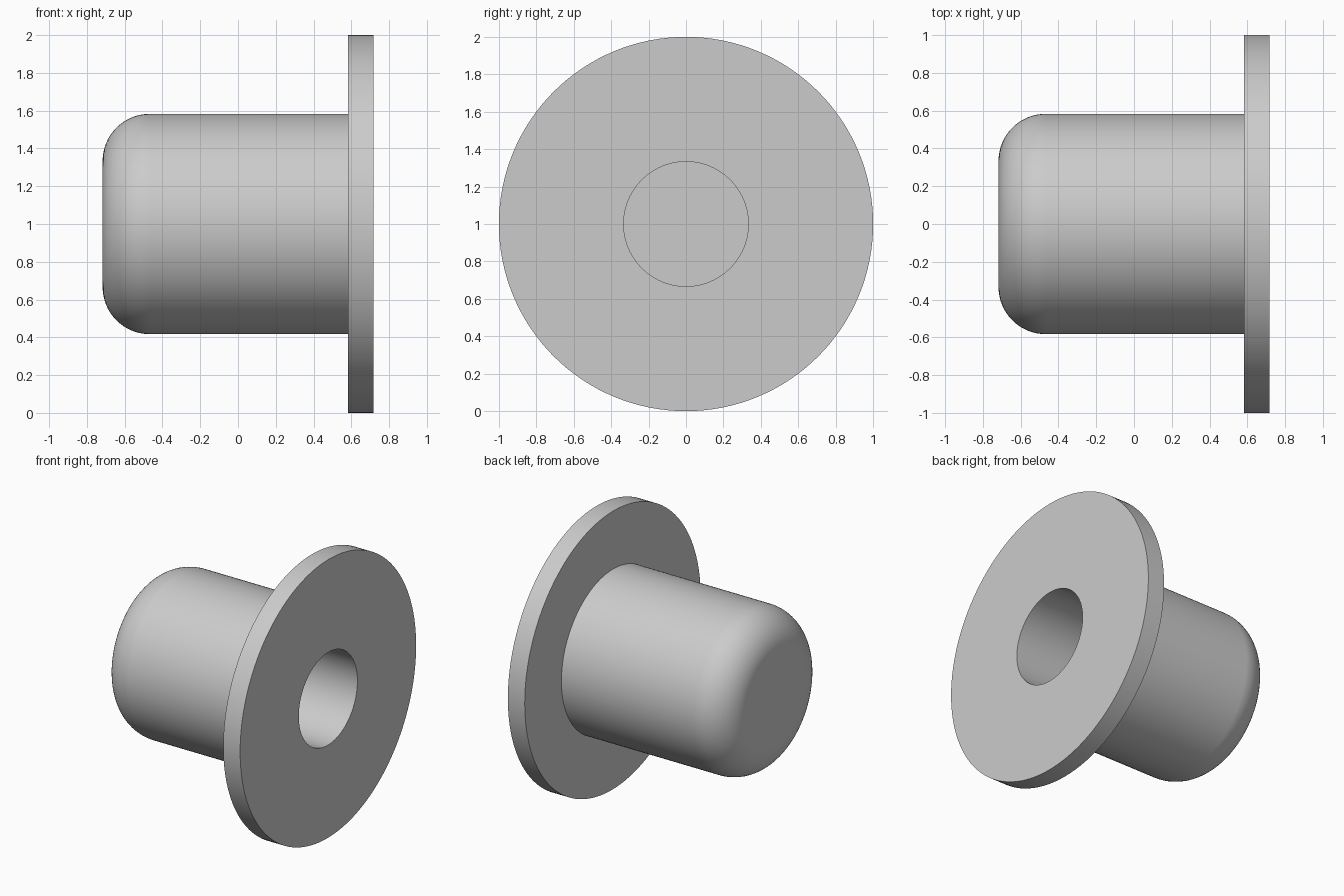
import bpy, bmesh
from math import pi, sin, cos, radians
from mathutils import Vector

if "Cube" in bpy.data.objects:
    bpy.data.objects.remove(bpy.data.objects["Cube"])

# Dimensions along x and radii about the axis at z = 1
AXIS_Z = 1.0
END_X, FLANGE_BACK, FLANGE_FACE = -0.717, 0.583, 0.717
BODY_R, FLANGE_R, BORE_R = 0.583, 1.0, 0.333
FILLET = 0.25
BORE_FLOOR = END_X + FILLET
SEGMENTS, FILLET_STEPS = 128, 16

# Plain grey finish
grey = bpy.data.materials.new("light_grey")
grey.use_nodes = True
colour = (0.6, 0.6, 0.6, 1)
grey.diffuse_color = colour
grey.node_tree.nodes["Principled BSDF"].inputs["Base Color"].default_value = colour

# Half section: closed rounded end, sleeve, flange, blind bore
profile = [(END_X, 0)]
for i in range(FILLET_STEPS + 1):
    a = pi / 2 * i / FILLET_STEPS
    profile.append((END_X + FILLET * (1 - cos(a)), BODY_R - FILLET * (1 - sin(a))))
profile += [(FLANGE_BACK, BODY_R), (FLANGE_BACK, FLANGE_R), (FLANGE_FACE, FLANGE_R),
            (FLANGE_FACE, BORE_R), (BORE_FLOOR, BORE_R), (BORE_FLOOR, 0)]

# Revolve the section around the x direction
bm = bmesh.new()
verts = [bm.verts.new((x, 0, AXIS_Z + r)) for x, r in profile]
edges = [bm.edges.new(pair) for pair in zip(verts, verts[1:])]
bmesh.ops.spin(bm, geom=verts + edges, cent=Vector((0, 0, AXIS_Z)), axis=Vector((1, 0, 0)),
               angle=2 * pi, steps=SEGMENTS)
bmesh.ops.remove_doubles(bm, verts=bm.verts, dist=1e-4)
bmesh.ops.recalc_face_normals(bm, faces=bm.faces)

mesh = bpy.data.meshes.new("flanged_bushing")
bm.to_mesh(mesh)
bm.free()
mesh.materials.append(grey)
bushing = bpy.data.objects.new("flanged_bushing", mesh)
bpy.context.collection.objects.link(bushing)

# Smooth round surfaces, crisp rims, flat end faces
bpy.ops.object.select_all(action="DESELECT")
bushing.select_set(True)
bpy.context.view_layer.objects.active = bushing
bpy.ops.object.shade_smooth_by_angle(angle=radians(30))
weighted = bushing.modifiers.new("flat_ends", "WEIGHTED_NORMAL")
weighted.keep_sharp = True
